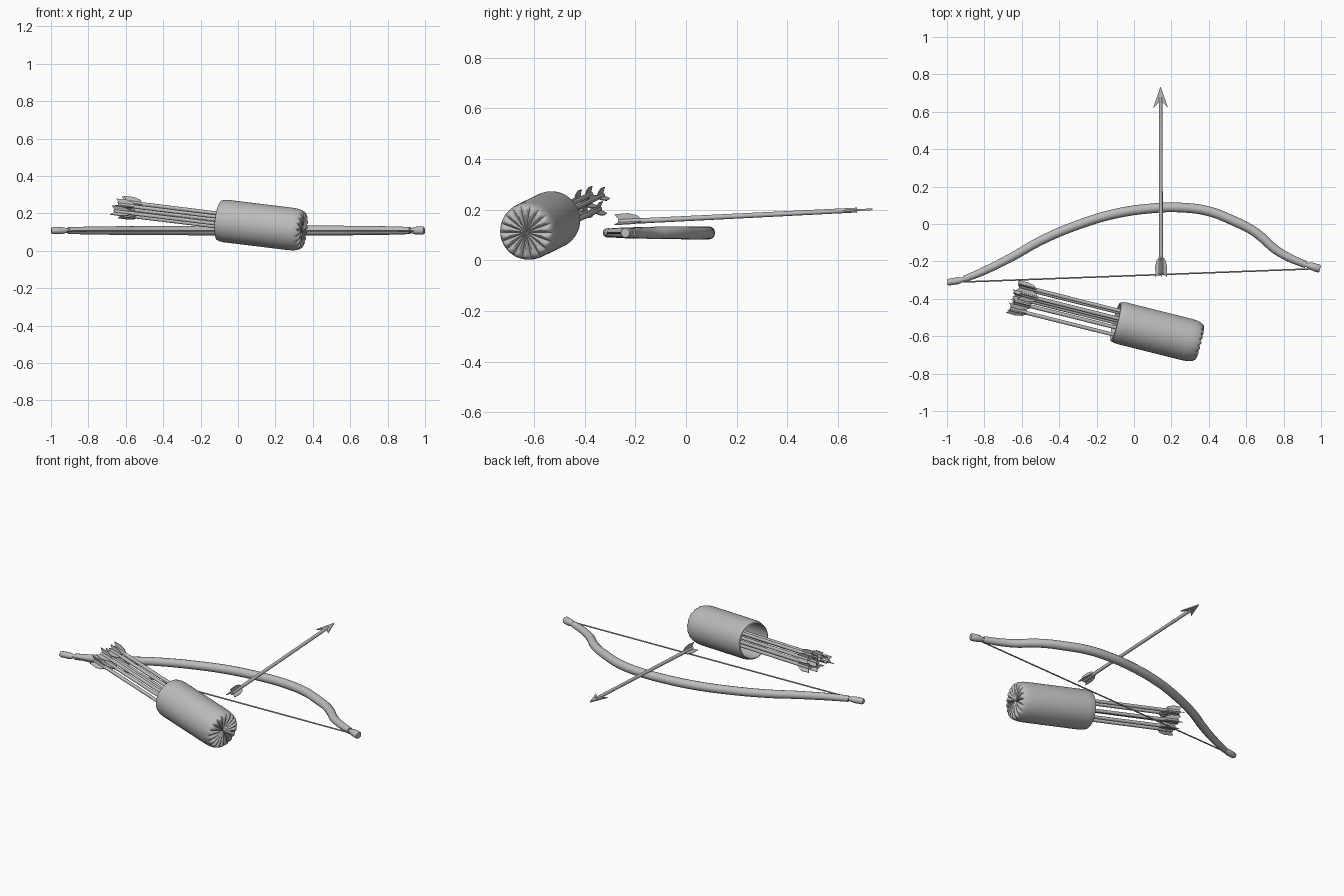
import bpy, bmesh, math, random
from mathutils import Vector, Matrix

if "Cube" in bpy.data.objects:
    bpy.data.objects.remove(bpy.data.objects["Cube"])
random.seed(4)

GREY = (0.5, 0.5, 0.5, 1)
grey = bpy.data.materials.new("plain grey")
grey.use_nodes = True
grey.diffuse_color = GREY
grey.node_tree.nodes["Principled BSDF"].inputs["Base Color"].default_value = GREY


def finish(obj, angle=40):
    obj.data.materials.append(grey)
    bpy.ops.object.select_all(action='DESELECT')
    obj.select_set(True)
    bpy.context.view_layer.objects.active = obj
    if obj.type == 'CURVE':
        bpy.ops.object.convert(target='MESH')
    bpy.ops.object.shade_smooth_by_angle(angle=math.radians(angle))


def mesh_object(name, bm, matrix):
    bmesh.ops.recalc_face_normals(bm, faces=bm.faces)
    mesh = bpy.data.meshes.new(name)
    bm.to_mesh(mesh)
    bm.free()
    obj = bpy.data.objects.new(name, mesh)
    obj.matrix_world = matrix
    bpy.context.collection.objects.link(obj)
    finish(obj)


def tube(name, points, z, kind='BEZIER'):
    """Round tube through (x, y, radius) points at height z."""
    curve = bpy.data.curves.new(name, 'CURVE')
    curve.dimensions = '3D'
    curve.bevel_depth = 1
    curve.bevel_resolution = 4
    curve.resolution_u = 6
    curve.use_fill_caps = True
    spline = curve.splines.new(kind)
    pts = spline.bezier_points if kind == 'BEZIER' else spline.points
    pts.add(len(points) - 1)
    for p, (x, y, r) in zip(pts, points):
        p.radius = r
        if kind == 'BEZIER':
            p.co = (x, y, z)
            p.handle_left_type = p.handle_right_type = 'AUTO'
        else:
            p.co = (x, y, z, 1)
    obj = bpy.data.objects.new(name, curve)
    bpy.context.collection.objects.link(obj)
    finish(obj)


def frame(origin, direction):
    """Matrix whose local z runs along direction and local y points up."""
    d = Vector(direction).normalized()
    up = (Vector((0, 0, 1)) - d * d.z).normalized()
    rot = Matrix((up.cross(d), up, d)).transposed().to_4x4()
    return Matrix.Translation(origin) @ rot


def plate(bm, outline, thickness, roll=0.0):
    """Flat plate from an (x, z) outline, turned about the z axis."""
    rot = Matrix.Rotation(roll, 3, 'Z')
    sides = [[bm.verts.new(rot @ Vector((x, y, z))) for x, z in outline]
             for y in (-thickness / 2, thickness / 2)]
    bm.faces.new(sides[0])
    bm.faces.new(sides[1][::-1])
    for i in range(len(outline)):
        j = (i + 1) % len(outline)
        bm.faces.new((sides[0][i], sides[0][j], sides[1][j], sides[1][i]))


def arrow(name, matrix, length=1.005, head=0.04):
    bm = bmesh.new()
    shaft = length - 0.06
    bmesh.ops.create_cone(bm, cap_ends=True, segments=12, radius1=0.0105, radius2=0.0095,
                          depth=shaft, matrix=Matrix.Translation((0, 0, shaft / 2)))
    # barbed flat head
    plate(bm, [(0, length), (head, length - 0.115), (0.01, length - 0.085),
               (-0.01, length - 0.085), (-head, length - 0.115)], 0.007)
    # three feathers, one up and two low at the sides
    for angle in (90, 198, 342):
        plate(bm, [(0.004, 0.008), (0.031, -0.015), (0.033, 0.04),
                   (0.024, 0.074), (0.004, 0.098)], 0.004, math.radians(angle))
    mesh_object(name, bm, matrix)


# Bow limbs, tips and string
BOW_Z = 0.108
tube("bow_limbs", [
    (-0.908, -0.295, 0.018), (-0.8, -0.25, 0.021), (-0.65, -0.175, 0.023),
    (-0.5, -0.09, 0.024), (-0.3, -0.005, 0.025), (-0.1, 0.055, 0.026),
    (0.1, 0.084, 0.026), (0.25, 0.088, 0.026), (0.4, 0.068, 0.026),
    (0.53, 0.018, 0.026), (0.63, -0.032, 0.025), (0.69, -0.077, 0.025),
    (0.75, -0.132, 0.024), (0.83, -0.18, 0.022), (0.92, -0.218, 0.019)], BOW_Z)
tube("left_bow_tip", [(0.9, -0.21, 0.011), (0.925, -0.219, 0.012), (0.945, -0.225, 0.02),
                      (0.988, -0.238, 0.022), (0.995, -0.24, 0.018)], BOW_Z, 'POLY')
tube("right_bow_tip", [(-0.89, -0.289, 0.011), (-0.915, -0.297, 0.012), (-0.94, -0.303, 0.019),
                       (-0.99, -0.311, 0.018), (-0.998, -0.312, 0.014)], BOW_Z, 'POLY')
tube("bow_string", [(-0.915, -0.31, 0.004), (0.95, -0.24, 0.004)], BOW_Z, 'POLY')

# Loose arrow lying across the bow
arrow("loose_arrow", frame((0.145, -0.268, 0.151), (-0.003, 1.003, 0.05)))

# Quiver: hollow lathe with a rounded bottom and a pleated end
AXIS = (1, -0.25, -0.122)
quiver = frame((-0.1, -0.522, 0.163), AXIS)
PLEATS, STEPS = 18, 108
# radius, position along the axis, pleat strength
profile = [(0.002, 0.42, 0), (0.098, 0.42, 0), (0.1, 0.01, 0), (0.101, 0, 0),
           (0.107, 0.003, 0), (0.112, 0.02, 0), (0.114, 0.04, 0), (0.114, 0.39, 0),
           (0.1125, 0.42, 0), (0.109, 0.44, 0.05), (0.103, 0.456, 0.25),
           (0.096, 0.465, 0.65), (0.085, 0.469, 1), (0.05, 0.466, 0.8),
           (0.02, 0.46, 0.4), (0.002, 0.456, 0)]
bm = bmesh.new()
rings = []
for r, z, w in profile:
    ring = []
    for i in range(STEPS):
        a = math.tau * i / STEPS
        groove = w * (1 - abs(math.sin(a * PLEATS / 2)))
        ring.append(bm.verts.new((r * math.cos(a), r * math.sin(a), z - 0.016 * groove)))
    rings.append(ring)
for lo, hi in zip(rings, rings[1:]):
    for i in range(STEPS):
        j = (i + 1) % STEPS
        bm.faces.new((lo[i], lo[j], hi[j], hi[i]))
bm.faces.new(rings[0])
bm.faces.new(rings[-1])
mesh_object("quiver", bm, quiver)

# Arrows standing in the quiver: sideways, upward and lengthwise offset
bundle = [(0.062, 0.03, 0.01), (0.052, -0.025, 0.02), (0.02, 0.035, 0.03), (0.008, 0, 0),
          (-0.005, -0.035, 0.015), (-0.03, 0.018, 0.005), (-0.07, -0.018, -0.003)]
for n, (side, up, along) in enumerate(bundle):
    place = Matrix.Translation((side, up, -0.56 + along))
    roll = Matrix.Rotation(random.uniform(-0.4, 0.4), 4, 'Z')
    arrow(f"quiver_arrow_{n + 1}", quiver @ place @ roll, 0.92, 0.02)
